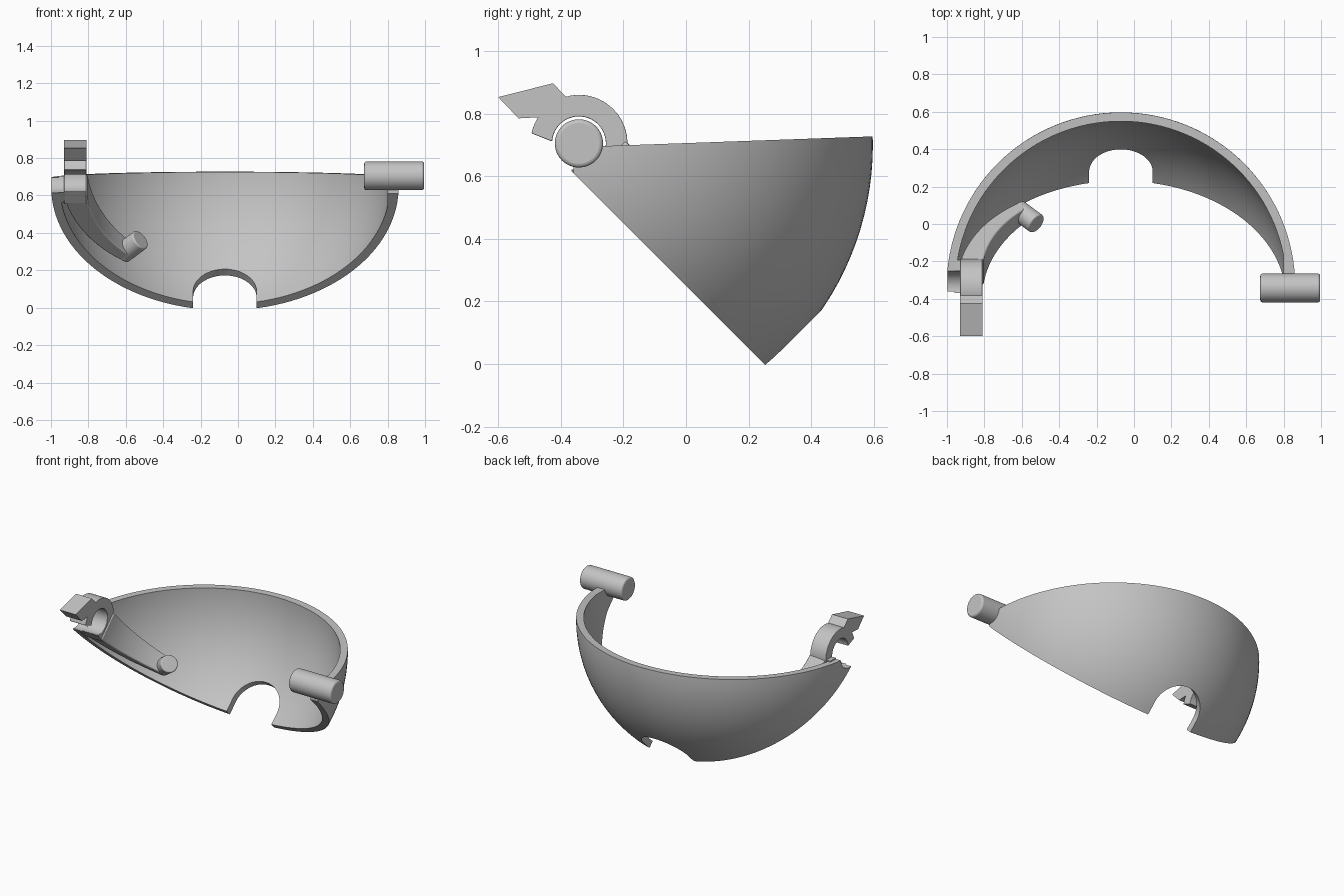
import bpy, bmesh, math
from mathutils import Vector

if "Cube" in bpy.data.objects:
    bpy.data.objects.remove(bpy.data.objects["Cube"])

CENTRE = Vector((-0.07, -0.335, 0.70))       # hinge line and sphere centre
R_OUT, R_IN = 0.932, 0.885
DOWN = Vector((0, 1, -1)).normalized()       # along the slanted lower rim
UP = Vector((0, 1, 1)).normalized()          # square to the lower rim

grey = bpy.data.materials.new("plain_grey")
grey.use_nodes = True
grey.diffuse_color = (0.55, 0.55, 0.55, 1)
grey.node_tree.nodes["Principled BSDF"].inputs["Base Color"].default_value = (0.55, 0.55, 0.55, 1)


def finish(name, bm, bevel=0):
    bm.normal_update()
    bmesh.ops.recalc_face_normals(bm, faces=bm.faces)
    mesh = bpy.data.meshes.new(name)
    bm.to_mesh(mesh)
    bm.free()
    obj = bpy.data.objects.new(name, mesh)
    bpy.context.collection.objects.link(obj)
    mesh.materials.append(grey)
    if bevel:
        mod = obj.modifiers.new("rounded_edges", 'BEVEL')
        mod.width, mod.segments, mod.angle_limit = bevel, 3, math.radians(50)
    return obj


def smooth(obj):
    bpy.ops.object.select_all(action='DESELECT')
    obj.select_set(True)
    bpy.context.view_layer.objects.active = obj
    bpy.ops.object.shade_smooth_by_angle(angle=math.radians(35))


def prism(name, points, x0, x1, bevel=0):
    """Side profile of (y, z) points extruded along x."""
    bm = bmesh.new()
    face = bm.faces.new([bm.verts.new((x0, y, z)) for y, z in points])
    new = bmesh.ops.extrude_face_region(bm, geom=[face], use_keep_orig=True)["geom"]
    bmesh.ops.translate(bm, vec=(x1 - x0, 0, 0),
                        verts=[v for v in new if isinstance(v, bmesh.types.BMVert)])
    return finish(name, bm, bevel)


def rod(name, start, end, radius, bevel=0):
    start, end = Vector(start), Vector(end)
    axis = end - start
    bm = bmesh.new()
    bmesh.ops.create_cone(bm, cap_ends=True, segments=64, radius1=radius,
                          radius2=radius, depth=axis.length)
    turn = axis.to_track_quat('Z', 'Y').to_matrix()
    for v in bm.verts:
        v.co = turn @ v.co + (start + end) / 2
    return finish(name, bm, bevel)


def ball(name, radius, x_limit=9):
    bm = bmesh.new()
    bmesh.ops.create_uvsphere(bm, u_segments=128, v_segments=64, radius=radius)
    for v in bm.verts:
        x, y, z = v.co
        v.co = Vector((z, x, y)) + CENTRE
        v.co.x = min(v.co.x, x_limit)
    return finish(name, bm)


def cut(obj, tool, operation='DIFFERENCE'):
    mod = obj.modifiers.new(tool.name, 'BOOLEAN')
    mod.operation, mod.solver, mod.object = operation, 'EXACT', tool
    bpy.context.view_layer.objects.active = obj
    bpy.ops.object.modifier_apply(modifier=mod.name)
    bpy.data.objects.remove(tool)


def arc(radius, a0, a1, steps=40):
    angles = [math.radians(a0 + (a1 - a0) * i / steps) for i in range(steps + 1)]
    return [(CENTRE.y - 0.007 + radius * math.cos(a), CENTRE.z + 0.005 + radius * math.sin(a))
            for a in angles]


def hinge(x):
    return (x, CENTRE.y - 0.007, CENTRE.z + 0.005)


# Curved shell: ball kept between two rims, then hollowed, flat inside its left end
shell = ball("shell", R_OUT)
cut(shell, prism("wedge", [(-0.36, 0.693), (-0.36, 0.61), (1.06, -0.81),
                           (1.2, -0.81), (1.2, 0.749)], -1.5, 1.5), 'INTERSECT')
cut(shell, ball("hollow", R_IN, 0.80))

# Round-topped notch in the lower rim
cut(shell, rod("notch_round", CENTRE + DOWN * 0.5, CENTRE + DOWN * 1.2, 0.17))
bm = bmesh.new()
bmesh.ops.create_cube(bm, size=1)
for v in bm.verts:
    x, y, z = v.co
    v.co = CENTRE + Vector((x * 0.339, 0, 0)) + DOWN * (0.85 + y * 0.7) + UP * (z * 0.3 - 0.15)
cut(shell, finish("notch_slot", bm))

# Socket across the right end of the shell
cut(shell, rod("socket", hinge(-1.2), hinge(-0.7), 0.09))

# Hinge pin on the left end
pin = rod("hinge_pin", hinge(0.675), hinge(0.995), 0.077, 0.012)

# Open hook on the right end, with its lower jaw joined to the shell
hook = prism("hook", arc(0.155, 168, -76) + arc(0.086, -107, 176), -0.93, -0.81, 0.01)
jaw = prism("hook_jaw", arc(0.15, 0, -76) + arc(0.09, -107, 0), -0.96, -0.925)

# Finger tab leaning off the hook
tab = prism("finger_tab", [(-0.6, 0.853), (-0.425, 0.897), (-0.365, 0.835),
                           (-0.44, 0.79), (-0.535, 0.785)], -0.93, -0.81)

# Tapering arm that follows the inside of the shell
bm = bmesh.new()
rings, steps = [], 24
for i in range(steps + 1):
    t = i / steps
    angle = math.radians(7 + 39.5 * t)
    way = Vector((-math.cos(angle), 0, 0)) + DOWN * math.sin(angle)
    low, high = -0.08 + 0.025 * t, 0.11 - 0.055 * t
    outer = 0.86 - 0.06 * t
    rings.append([bm.verts.new(CENTRE + way * r + UP * n) for r, n in
                  ((0.74, low), (outer, low), (outer, high), (0.74, high))])
for a, b in zip(rings, rings[1:]):
    for j in range(4):
        k = (j + 1) % 4
        bm.faces.new((a[j], a[k], b[k], b[j]))
bm.faces.new(rings[0])
bm.faces.new(rings[-1])
arm = finish("arm", bm, 0.008)

# Peg at the arm's tip, pointing to the middle
peg = rod("arm_peg", CENTRE + way * 0.80, CENTRE + way * 0.655, 0.056, 0.008)

for part in (shell, pin, hook, jaw, arm, peg):
    smooth(part)
